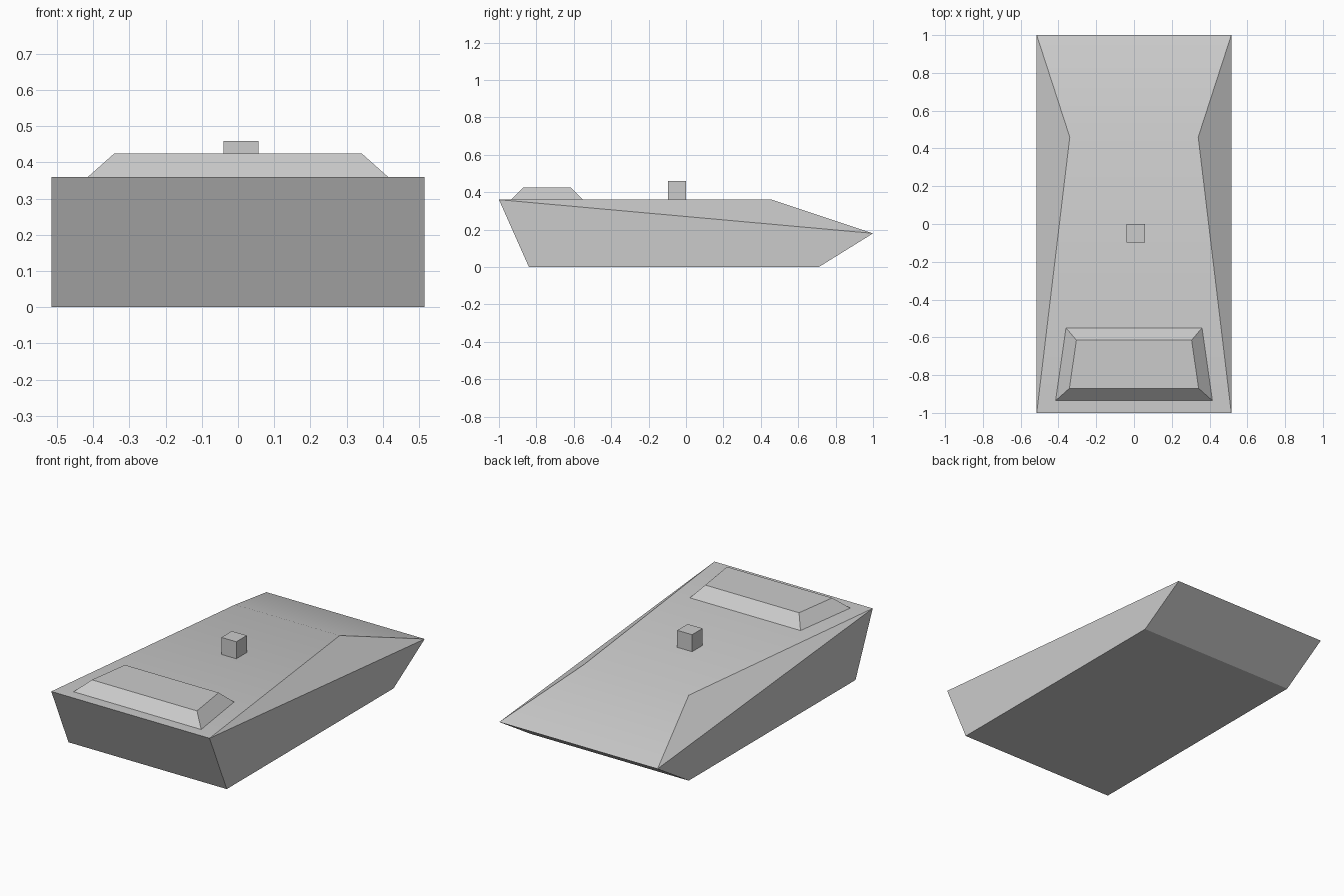
import bpy
import bmesh

cube = bpy.data.objects.get("Cube")
if cube:
    bpy.data.objects.remove(cube, do_unlink=True)

grey = bpy.data.materials.new("plain grey")
grey.use_nodes = True
colour = (0.6, 0.6, 0.6, 1)
grey.diffuse_color = colour
grey.node_tree.nodes["Principled BSDF"].inputs["Base Color"].default_value = colour


def hull_solid(name, points, smooth=False):
    """Convex solid around the points, with coplanar triangles merged."""
    bm = bmesh.new()
    for p in points:
        bm.verts.new(p)
    bmesh.ops.convex_hull(bm, input=bm.verts[:])
    bmesh.ops.dissolve_limit(bm, angle_limit=0.01, verts=bm.verts[:], edges=bm.edges[:])
    bmesh.ops.recalc_face_normals(bm, faces=bm.faces[:])
    mesh = bpy.data.meshes.new(name)
    bm.to_mesh(mesh)
    bm.free()
    mesh.materials.append(grey)
    obj = bpy.data.objects.new(name, mesh)
    bpy.context.collection.objects.link(obj)
    if smooth:
        bpy.ops.object.select_all(action="DESELECT")
        obj.select_set(True)
        bpy.context.view_layer.objects.active = obj
        bpy.ops.object.shade_smooth_by_angle(angle=0.5)
    return obj


def mirrored(half):
    return [(side * x, y, z) for x, y, z in half for side in (-1, 1)]


# Wedge body: flat floor, raked ends, deck narrowing before the sloped nose
body = [(0.515, -0.84, 0), (0.515, 0.71, 0), (0.515, -1, 0.36),
        (0.515, 1, 0.18), (0.34, 0.46, 0.36)]
hull_solid("body", mirrored(body), smooth=True)

# Tapered raised panel on the deck
panel = [(0.415, -0.935, 0.36), (0.36, -0.55, 0.36),
         (0.342, -0.87, 0.425), (0.305, -0.615, 0.425)]
hull_solid("raised_panel", mirrored(panel))

# Small block at mid deck
block = [(x, y, z) for x in (-0.04, 0.057) for y in (-0.097, 0) for z in (0.36, 0.46)]
hull_solid("deck_block", block)
